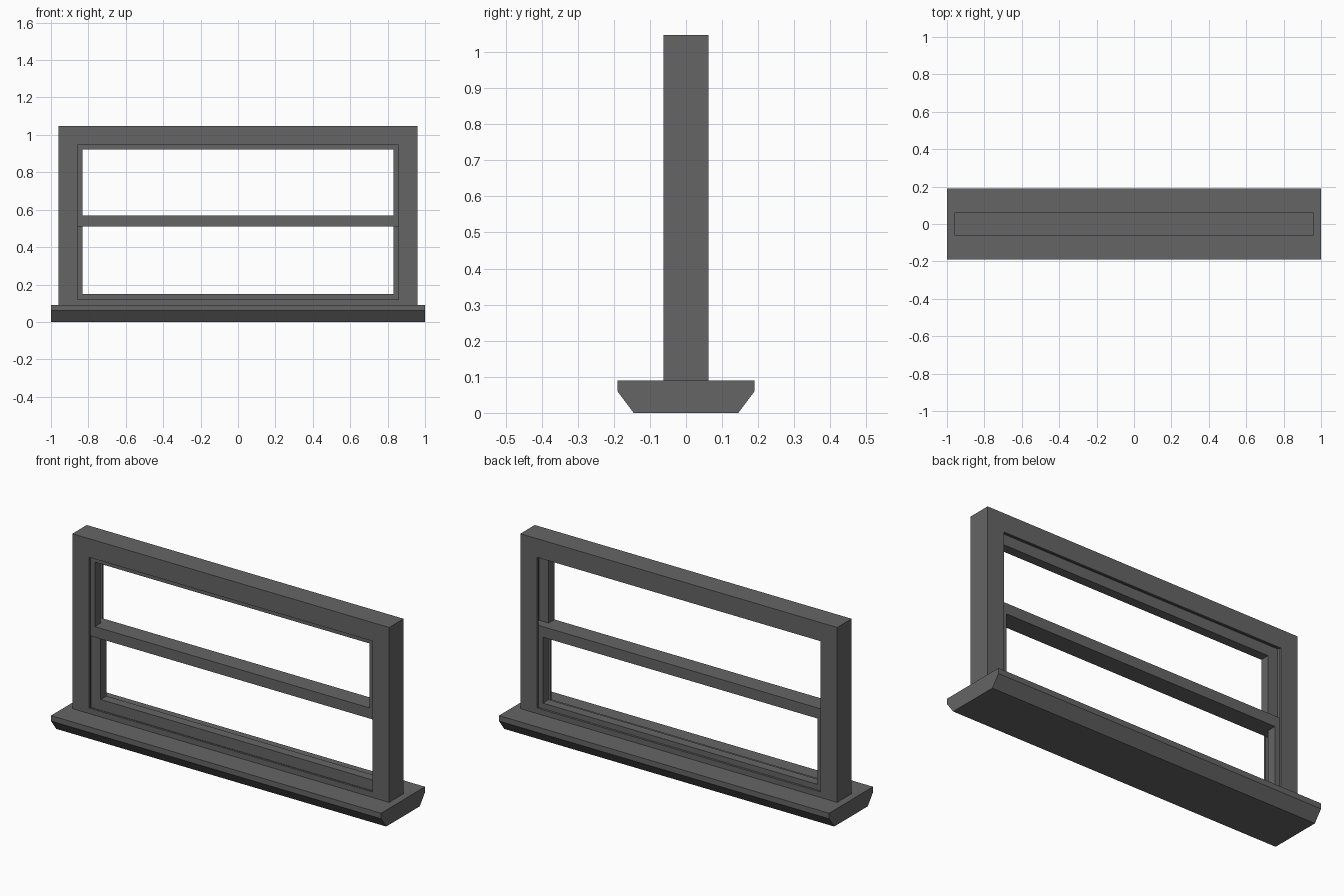
import bpy
import bmesh

if "Cube" in bpy.data.objects:
    bpy.data.objects.remove(bpy.data.objects["Cube"], do_unlink=True)

# Single dark grey paint
grey = bpy.data.materials.new("dark_grey")
grey.use_nodes = True
color = (0.13, 0.13, 0.13, 1)
grey.diffuse_color = color
grey.node_tree.nodes["Principled BSDF"].inputs["Base Color"].default_value = color


def finish(bm, name):
    bmesh.ops.recalc_face_normals(bm, faces=bm.faces)
    mesh = bpy.data.meshes.new(name)
    bm.to_mesh(mesh)
    bm.free()
    mesh.materials.append(grey)
    obj = bpy.data.objects.new(name, mesh)
    bpy.context.collection.objects.link(obj)
    return obj


def bridge(bm, a, b):
    """Join two closed vertex rings with quads."""
    n = len(a)
    for i in range(n):
        j = (i + 1) % n
        bm.faces.new((a[i], a[j], b[j], b[i]))


def mitred_frame(name, half_width, bottom, top, profile):
    """Sweep a closed (inset, y) profile around a rectangle in the xz plane."""
    bm = bmesh.new()
    rings = []
    for sx, sz in ((-1, -1), (1, -1), (1, 1), (-1, 1)):
        z = bottom if sz < 0 else top
        rings.append([bm.verts.new((sx * (half_width - d), y, z - sz * d))
                      for d, y in profile])
    for i in range(4):
        bridge(bm, rings[i], rings[(i + 1) % 4])
    return finish(bm, name)


def extruded_x(name, half_length, profile):
    """Extrude a (y, z) profile along x."""
    bm = bmesh.new()
    ends = [[bm.verts.new((x, y, z)) for y, z in profile]
            for x in (-half_length, half_length)]
    bridge(bm, *ends)
    for ring in ends:
        bm.faces.new(ring)
    return finish(bm, name)


# Sill with undercut front and back edges
half_sill = [(0.145, 0), (0.19, 0.06), (0.19, 0.09)]
extruded_x("sill", 1.0, half_sill + [(-y, z) for y, z in reversed(half_sill)])

# Outer frame: box section with an inner channel between two thin lips
depth, track = 0.0625, 0.051
lip, groove = 0.102, 0.068
mitred_frame("outer_frame", 0.96, 0.018, 1.048, [
    (0, -depth), (lip, -depth), (lip, -track), (groove, -track),
    (groove, track), (lip, track), (lip, depth), (0, depth)])

# Sliding sashes running in the channel, upper one in front
rail = 0.058
for name, low, high, y0, y1 in (
        ("upper_sash", 0.511, 0.98, -track, 0),
        ("lower_sash", 0.092, 0.569, 0, track)):
    mitred_frame(name, 0.89, low, high,
                 [(0, y0), (rail, y0), (rail, y1), (0, y1)])
